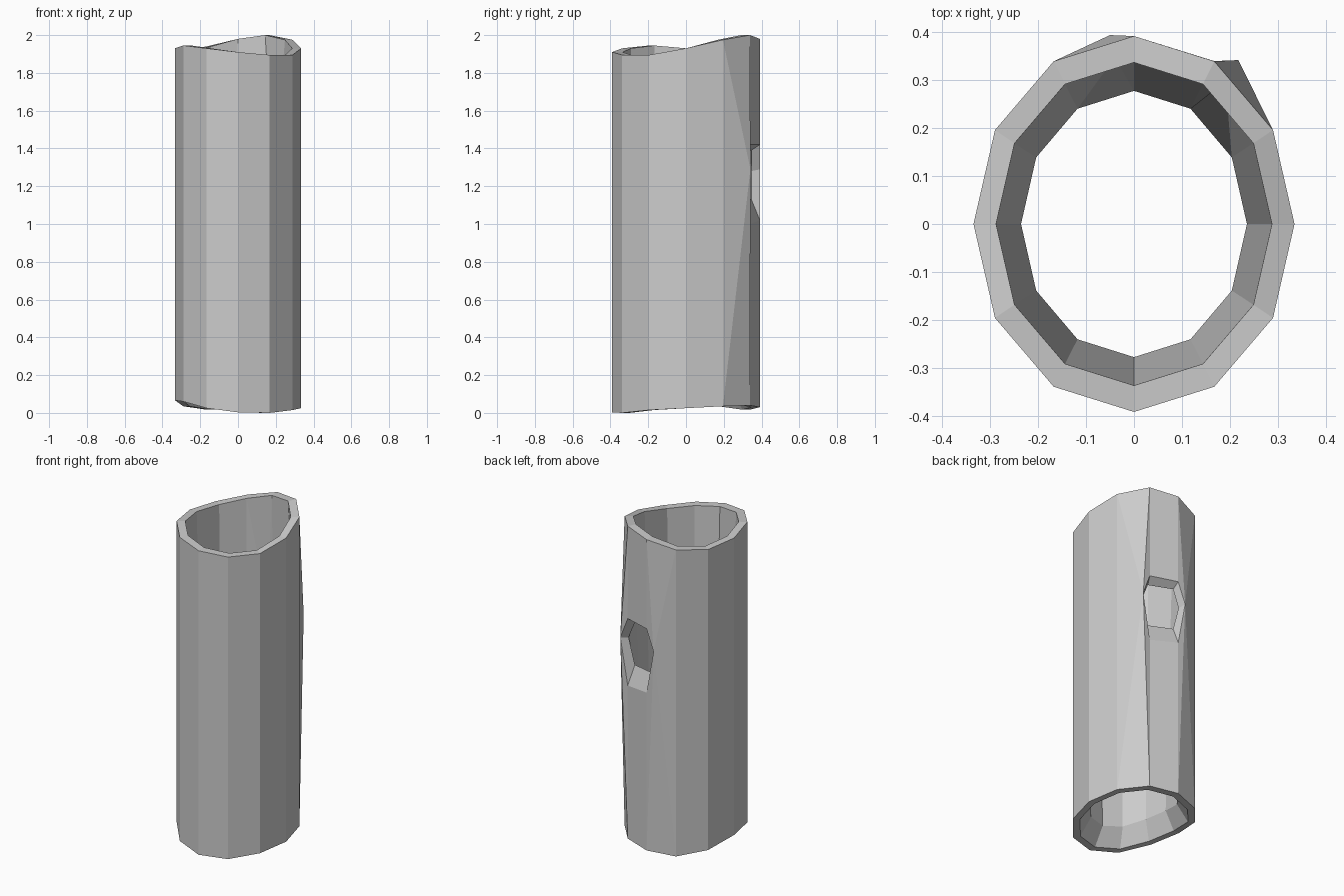
import bpy, bmesh
from math import cos, sin, radians

if "Cube" in bpy.data.objects:
    bpy.data.objects.remove(bpy.data.objects["Cube"])

N = 12
# Uneven rim heights, every 30 degrees from +x
TOP = [1.93, 1.975, 2.0, 1.98, 1.94, 1.92, 1.93, 1.945, 1.93, 1.91, 1.895, 1.895]
BOT = [.025, .035, .04, .03, .017, .035, .067, .06, .025, .003, 0, .015]

bm = bmesh.new()


def ring(rx, ry, heights, dz=0):
    return [bm.verts.new((rx * cos(radians(30 * i)), ry * sin(radians(30 * i)), h + dz))
            for i, h in enumerate(heights)]


def band(a, b):
    for i in range(N):
        j = (i + 1) % N
        bm.faces.new((a[i], a[j], b[j], b[i]))


def wall(bot, top, hole):
    """Faceted wall with a six-sided hole between the seams 2 and 3."""
    for i in range(N):
        j = (i + 1) % N
        if i not in (1, 2, 3):
            bm.faces.new((bot[i], bot[j], top[j], top[i]))
    up_r, side_r, low_r, low_l, side_l, up_l = hole
    bm.faces.new((top[2], top[3], up_l, up_r))
    bm.faces.new((bot[2], bot[3], low_l, low_r))
    for near, far, up, side, low in ((2, 1, up_r, side_r, low_r), (3, 4, up_l, side_l, low_l)):
        bm.faces.new((bot[far], side, top[far]))
        for end, v in ((top, up), (bot, low)):
            bm.faces.new((end[far], end[near], side))
            bm.faces.new((end[near], v, side))


# Bark, rims and hollow
outer_top = ring(.334, .391, TOP)
outer_bot = ring(.334, .391, BOT)
inner_top = ring(.287, .336, TOP)
rim_bot = ring(.295, .345, BOT)
inner_bot = ring(.235, .277, BOT, .11)

# Knot hole: outer and inner outlines
hole_out = [bm.verts.new(p) for p in (
    (.167, .339, 1.42), (.217, .341, 1.29), (.167, .339, 1.0),
    (0, .391, 1.02), (-.05, .393, 1.29), (0, .391, 1.42))]
hole_in = [bm.verts.new(p) for p in (
    (.147, .297, 1.385), (.19, .297, 1.28), (.147, .297, 1.12),
    (0, .346, 1.13), (-.04, .346, 1.28), (0, .346, 1.39))]

wall(outer_bot, outer_top, hole_out)
wall(inner_bot, inner_top, hole_in)
band(outer_top, inner_top)
band(outer_bot, rim_bot)
band(rim_bot, inner_bot)
for i in range(6):
    j = (i + 1) % 6
    bm.faces.new((hole_out[i], hole_out[j], hole_in[j], hole_in[i]))

bmesh.ops.recalc_face_normals(bm, faces=bm.faces)
mesh = bpy.data.meshes.new("hollow_log")
bm.to_mesh(mesh)
bm.free()
log = bpy.data.objects.new("hollow_log", mesh)
bpy.context.collection.objects.link(log)
